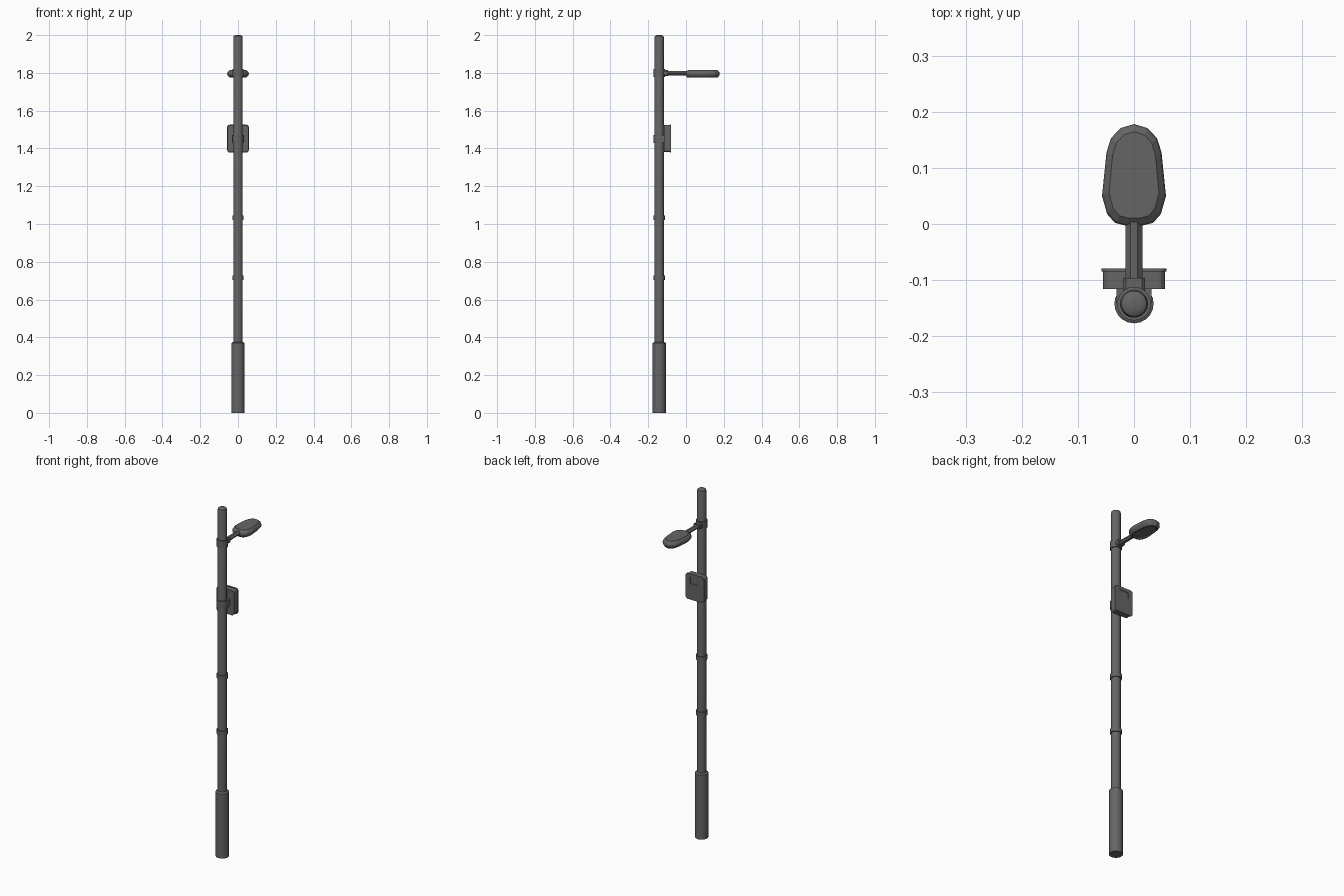
import bpy, bmesh, math
from mathutils import Vector

if "Cube" in bpy.data.objects:
    bpy.data.objects.remove(bpy.data.objects["Cube"])

PY = -0.142  # pole axis y
dark = bpy.data.materials.new("dark_grey")
dark.diffuse_color = (0.13, 0.13, 0.13, 1)
dark.use_nodes = True
dark.node_tree.nodes["Principled BSDF"].inputs["Base Color"].default_value = dark.diffuse_color


def finish(name, bm, smooth=False):
    bmesh.ops.recalc_face_normals(bm, faces=bm.faces[:])
    me = bpy.data.meshes.new(name)
    bm.to_mesh(me)
    bm.free()
    me.materials.append(dark)
    ob = bpy.data.objects.new(name, me)
    bpy.context.collection.objects.link(ob)
    if smooth:
        bpy.ops.object.select_all(action='DESELECT')
        ob.select_set(True)
        bpy.context.view_layer.objects.active = ob
        bpy.ops.object.shade_smooth_by_angle(angle=math.radians(40))
    return ob


def loft(name, rings, smooth=False):
    """Skin a stack of equal-length vertex rings and cap both ends."""
    bm = bmesh.new()
    vs = [[bm.verts.new(p) for p in r] for r in rings]
    n = len(vs[0])
    for a, b in zip(vs, vs[1:]):
        for i in range(n):
            j = (i + 1) % n
            bm.faces.new((a[i], a[j], b[j], b[i]))
    bm.faces.new(vs[0])
    bm.faces.new(vs[-1])
    return finish(name, bm, smooth)


def turned(name, profile, n=20):
    """Turned part on the pole axis from (radius, z) points."""
    ang = [2 * math.pi * i / n for i in range(n)]
    return loft(name, [[(r * math.cos(a), PY + r * math.sin(a), z) for a in ang]
                       for r, z in profile], True)


def collar(name, r, z0, z1):
    return turned(name, [(r, z0), (r, z1)])


def rounded_rect(hx, hz, rad, cz, y, seg=3):
    pts = []
    for k, (sx, sz) in enumerate(((1, 1), (-1, 1), (-1, -1), (1, -1))):
        for i in range(seg + 1):
            a = math.pi / 2 * (k + i / seg)
            pts.append((sx * (hx - rad) + rad * math.cos(a), y,
                        cz + sz * (hz - rad) + rad * math.sin(a)))
    return pts


def box(name, x, y0, y1, z0, z1, bevel=0.0):
    bm = bmesh.new()
    bmesh.ops.create_cube(bm, size=1)
    for v in bm.verts:
        v.co = Vector((v.co.x * 2 * x, y0 + (v.co.y + .5) * (y1 - y0),
                       z0 + (v.co.z + .5) * (z1 - z0)))
    if bevel:
        edges = [e for e in bm.edges if abs(e.verts[0].co.y - e.verts[1].co.y) > 1e-4]
        bmesh.ops.bevel(bm, geom=edges, offset=bevel, segments=1, affect='EDGES')
    return finish(name, bm)


# Pole with a domed tip, base sleeve and collars
turned("pole", [(0.025, 0.36), (0.025, 1.986), (0.0225, 1.995), (0.016, 1.999), (0.006, 2.0)])
turned("base_sleeve", [(0.035, 0), (0.035, 0.37), (0.025, 0.376)])
for i, z in enumerate((0.715, 1.034)):
    collar("collar_%d" % i, 0.03, z - 0.012, z + 0.012)
collar("arm_clamp", 0.03, 1.777, 1.82)
collar("box_clamp", 0.03, 1.43, 1.472)

# Brackets and lamp arm
box("arm_bracket", 0.02, PY + 0.015, -0.096, 1.783, 1.814, 0.006)
box("lamp_arm", 0.015, -0.11, 0.02, 1.787, 1.809, 0.009)
box("box_bracket", 0.031, PY, -0.112, 1.431, 1.471)

# Control box with overhanging lid and recessed window
CZ = 1.452
loft("control_box", [rounded_rect(0.055, 0.071, 0.013, CZ, y) for y in (-0.116, -0.083)])
lid = loft("box_lid", [rounded_rect(0.058, 0.074, 0.014, CZ, y) for y in (-0.085, -0.079)])
cutter = box("window_cutter", 0.03, -0.0815, -0.07, 1.47, 1.507)
cutter.hide_render = True
cutter.hide_viewport = True
cut = lid.modifiers.new("window", 'BOOLEAN')
cut.object = cutter
cut.solver = 'EXACT'

# Lamp head: faceted oval lofted through scaled outlines
half = [(0.014, -0.003), (0.034, 0.002), (0.048, 0.018), (0.057, 0.05),
        (0.049, 0.128), (0.041, 0.153), (0.024, 0.171)]
outline = half + [(0, 0.178)] + [(-x, y) for x, y in reversed(half)]


def oval(s, t, z):
    return [(x * s, 0.088 + (y - 0.088) * t, z) for x, y in outline]


loft("lamp_head", [oval(0.62, 0.78, 1.781), oval(0.66, 0.82, 1.775), oval(0.76, 0.9, 1.775),
                   oval(0.96, 0.98, 1.787), oval(1, 1, 1.792), oval(1, 1, 1.799),
                   oval(0.94, 0.97, 1.806), oval(0.78, 0.85, 1.815)])
